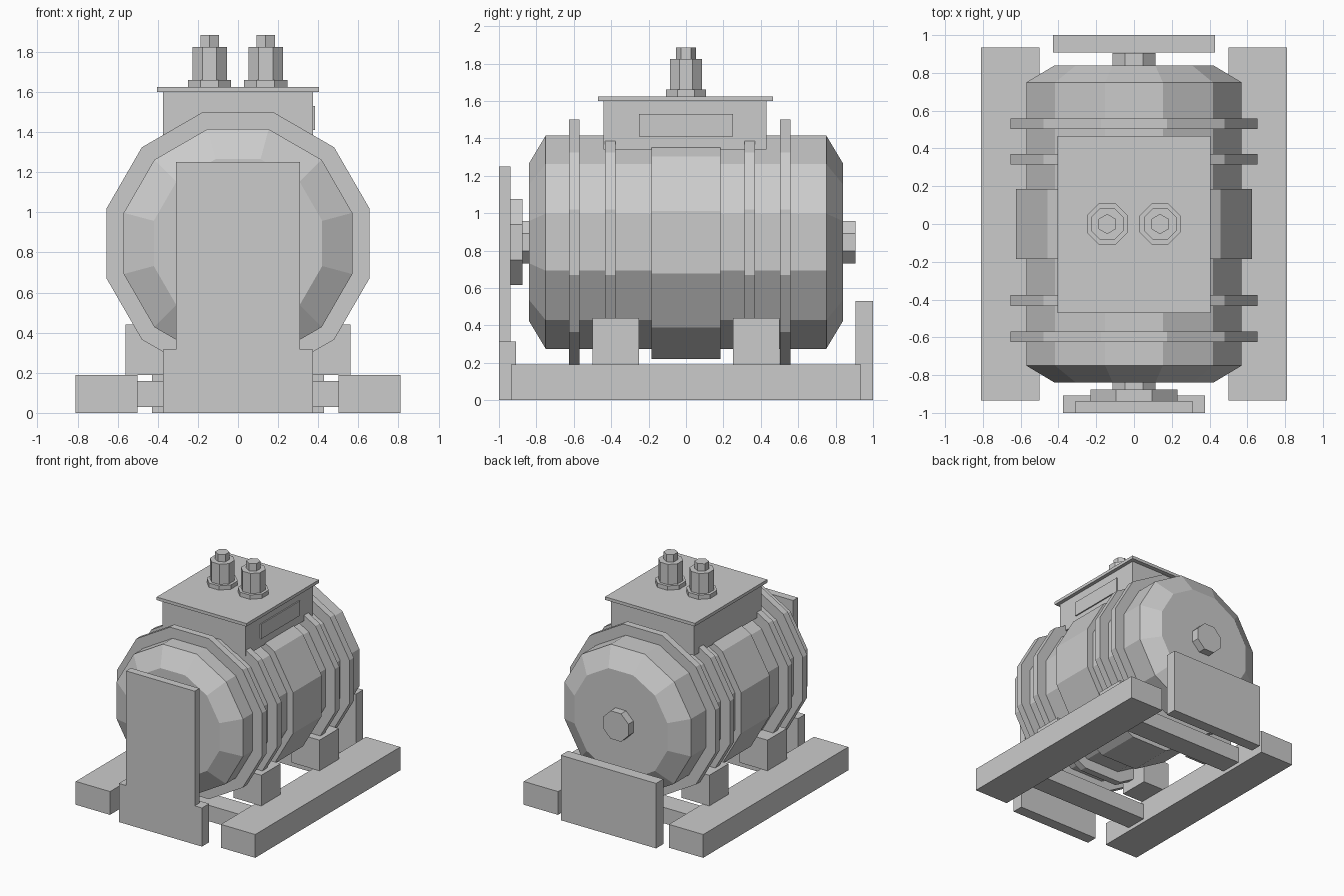
import bpy, bmesh
from math import pi, cos, sin

if "Cube" in bpy.data.objects:
    bpy.data.objects.remove(bpy.data.objects["Cube"])

AXIS_Z = 0.845  # height of the drum axis


def finish(name, bm):
    bmesh.ops.recalc_face_normals(bm, faces=bm.faces)
    mesh = bpy.data.meshes.new(name)
    bm.to_mesh(mesh)
    bm.free()
    ob = bpy.data.objects.new(name, mesh)
    bpy.context.collection.objects.link(ob)
    return ob


def box(name, x, y, z):
    """Box from (min, max) pairs on each axis."""
    bm = bmesh.new()
    bmesh.ops.create_cube(bm, size=1)
    for v in bm.verts:
        v.co = [lo + (c + 0.5) * (hi - lo) for c, (lo, hi) in zip(v.co, (x, y, z))]
    return finish(name, bm)


def turned(name, sides, profile, place):
    """Flat-topped polygon rings (position, apothem) joined along an axis."""
    bm = bmesh.new()
    rings = []
    for t, apothem in profile:
        r = apothem / cos(pi / sides)
        angles = [2 * pi * (i + 0.5) / sides for i in range(sides)]
        rings.append([bm.verts.new(place(r * cos(a), r * sin(a), t)) for a in angles])
    for a, b in zip(rings, rings[1:]):
        for i in range(sides):
            j = (i + 1) % sides
            bm.faces.new((a[i], a[j], b[j], b[i]))
    bm.faces.new(rings[0])
    bm.faces.new(rings[-1])
    return finish(name, bm)


def along_y(u, v, t):
    return (u, t, AXIS_Z + v)


# Drum with chamfered ends, raised centre band and ribs
turned("drum", 12, [(-0.84, 0.42), (-0.75, 0.57), (0.75, 0.57), (0.84, 0.42)], along_y)
turned("centre_band", 12, [(-0.185, 0.625), (0.185, 0.625)], along_y)
for i, y in enumerate((-0.597, -0.405, 0.342, 0.53)):
    turned(f"rib_{i + 1}", 12, [(y - 0.028, 0.655), (y + 0.028, 0.655)], along_y)

# Shaft ends and front hub
turned("rear_shaft", 8, [(0.83, 0.114), (0.905, 0.114)], along_y)
turned("front_shaft", 8, [(-0.88, 0.114), (-0.83, 0.114)], along_y)
turned("front_hub", 8, [(-0.94, 0.23), (-0.875, 0.23)], along_y)

# Terminal box on top
box("terminal_box", (-0.375, 0.375), (-0.44, 0.43), (1.34, 1.6))
box("terminal_lid", (-0.405, 0.405), (-0.47, 0.465), (1.6, 1.625))
box("side_plate", (0.37, 0.385), (-0.25, 0.25), (1.41, 1.53))

# Pair of terminals
for side, cx in (("left", -0.142), ("right", 0.138)):
    def upright(u, v, t):
        return (cx + u, v, t)
    turned(f"{side}_terminal_base", 8, [(1.62, 0.108), (1.66, 0.108)], upright)
    turned(f"{side}_terminal_post", 8, [(1.66, 0.086), (1.825, 0.086)], upright)
    turned(f"{side}_terminal_nut", 6, [(1.825, 0.046), (1.885, 0.046)], upright)

# End plates
box("front_plate", (-0.31, 0.31), (-1.0, -0.938), (0.31, 1.25))
box("front_plate_foot", (-0.375, 0.375), (-1.0, -0.908), (0.0, 0.315))
box("rear_plate", (-0.43, 0.43), (0.907, 1.0), (0.0, 0.53))

# Skid rails and feet on both sides
for side, s in (("left", -1), ("right", 1)):
    box(f"{side}_rail", sorted((s * 0.5, s * 0.81)), (-0.935, 0.935), (0.0, 0.19))
    for end, y in (("front", -0.375), ("rear", 0.375)):
        box(f"{side}_{end}_foot", sorted((s * 0.31, s * 0.56)),
            (y - 0.125, y + 0.125), (0.19, 0.44))

# Cross bars between the rails
for end, y in (("front", -0.57), ("rear", 0.57)):
    box(f"{end}_cross_bar", (-0.5, 0.5), (y - 0.09, y + 0.09), (0.03, 0.16))
